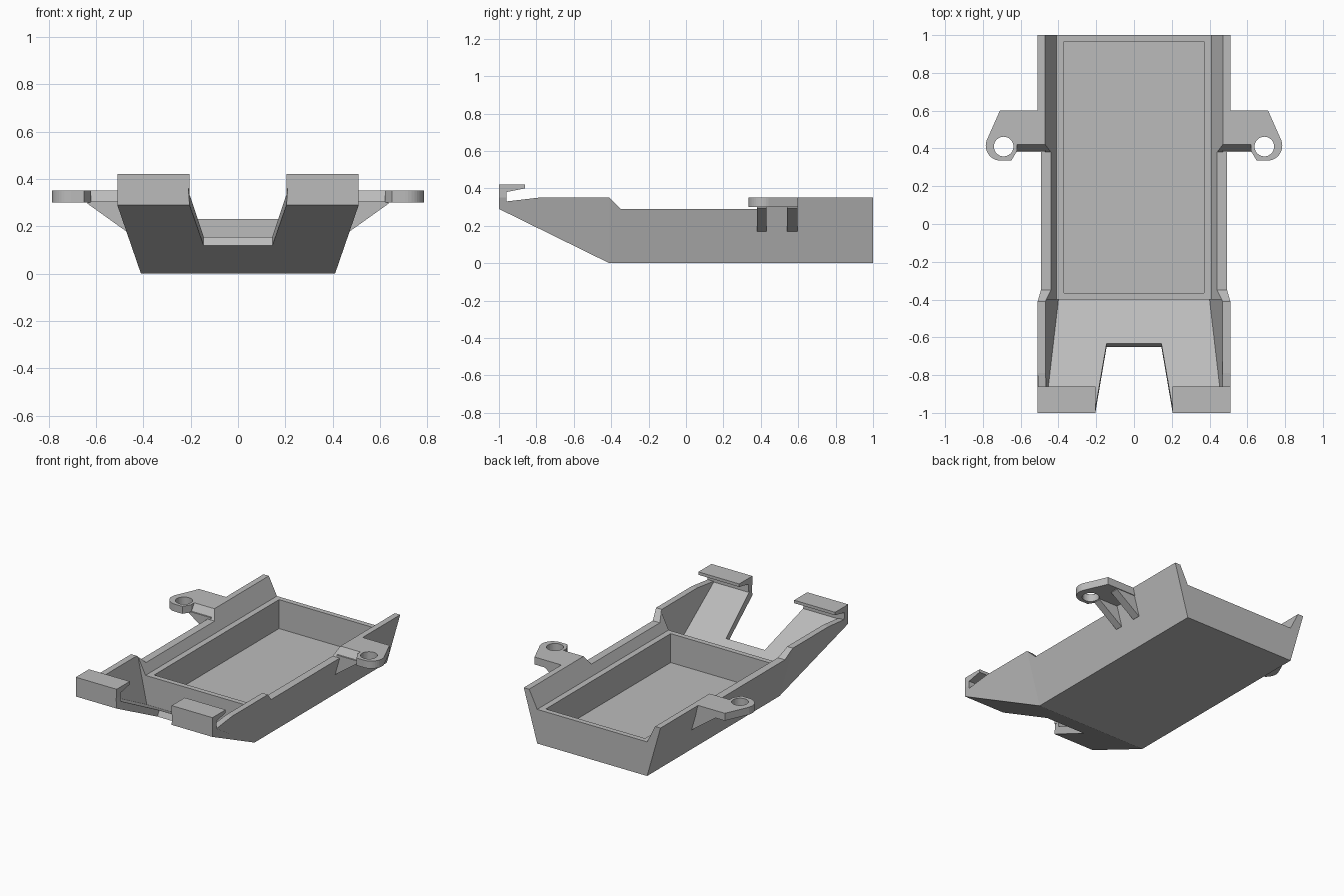
import bpy, bmesh
from math import sin, cos, radians

cube = bpy.data.objects.get("Cube")
if cube:
    bpy.data.objects.remove(cube, do_unlink=True)

grey = bpy.data.materials.new("plain grey")
grey.use_nodes = True
GREY = (0.5, 0.5, 0.5, 1)
grey.diffuse_color = GREY
grey.node_tree.nodes["Principled BSDF"].inputs["Base Color"].default_value = GREY


def loft(name, loops):
    """Closed solid through a series of matching loops."""
    bm = bmesh.new()
    rings = [[bm.verts.new(p) for p in loop] for loop in loops]
    n = len(rings[0])
    for a, b in zip(rings, rings[1:]):
        for i in range(n):
            j = (i + 1) % n
            bm.faces.new((a[i], a[j], b[j], b[i]))
    bm.faces.new(rings[0])
    bm.faces.new(rings[-1])
    bmesh.ops.recalc_face_normals(bm, faces=bm.faces)
    mesh = bpy.data.meshes.new(name)
    bm.to_mesh(mesh)
    bm.free()
    mesh.materials.append(grey)
    ob = bpy.data.objects.new(name, mesh)
    bpy.context.collection.objects.link(ob)
    return ob


def along_x(name, yz, x0, x1):
    return loft(name, [[(x, y, z) for y, z in yz] for x in (x0, x1)])


def along_y(name, xz, y0, y1):
    return loft(name, [[(x, y, z) for x, z in xz] for y in (y0, y1)])


def along_z(name, xy, z0, z1):
    return loft(name, [[(x, y, z) for x, y in xy] for z in (z0, z1)])


def mirrored(half):
    """Full section from its right half, listed from bottom to top."""
    return half + [(-x, z) for x, z in reversed(half)]


def box(name, x, y0, y1, z0, z1):
    return along_z(name, [(-x, y0), (x, y0), (x, y1), (-x, y1)], z0, z1)


def carve(ob, cutters):
    """Subtract the cutters, bake the result and drop them."""
    for c in cutters:
        mod = ob.modifiers.new(c.name, 'BOOLEAN')
        mod.operation, mod.solver, mod.object = 'DIFFERENCE', 'EXACT', c
        c.hide_render = True
    bpy.context.view_layer.update()
    deps = bpy.context.evaluated_depsgraph_get()
    mesh = bpy.data.meshes.new_from_object(ob.evaluated_get(deps))
    ob.modifiers.clear()
    ob.data = mesh
    for c in cutters:
        bpy.data.objects.remove(c, do_unlink=True)


# Hull: flared sides and a raked prow
main = mirrored([(.41, 0), (.51, .35), (.51, .42)])
prow = mirrored([(.51, .29), (.51, .35), (.51, .42)])
hull = loft("tray_hull", [[(x, y, z) for x, z in sec]
                          for y, sec in ((-1, prow), (-.41, main), (1, main))])

# Side wall outline, including the slot beneath the front hooks
outline = along_x("outline_cut", [
    (-.86, .5), (-.86, .40), (-.96, .38), (-.96, .33), (-.79, .35), (-.41, .35),
    (-.35, .29), (.38, .29), (.42, .35), (1.1, .35), (1.1, .5)], -.7, .7)

# Open space above the rim, over the ramp, and inside the pocket
upper = along_y("upper_cut", mirrored([(.41, .23), (.47, .35), (.475, .36)]), -.4, 1.1)
ramp_back = mirrored([(.40, .035), (.47, .36)])
ramp_front = mirrored([(.465, .325), (.47, .36)])
ramp = loft("ramp_cut", [[(x, y, z) for x, z in sec]
                         for y, sec in ((-.96, ramp_front), (-.4, ramp_back))])
pocket = box("pocket_cut", .37, -.365, .965, .035, .3)

# Tapered notch square to the ramp, and the straight gap between the hooks
notch = loft("notch_cut", [[(x, y + z / 2, z) for x, y in
                            ((-.145, -.71), (.145, -.71), (.24, -1.4), (-.24, -1.4))]
                           for z in (-.02, .36)])
gap = box("hook_gap_cut", .205, -1.1, -.8, .33, .5)
carve(hull, [outline, upper, ramp, pocket, notch, gap])

# Mounting ears with a round hole and two braces each
for side, s in (("left", 1), ("right", -1)):
    arc = [(.705 + .08 * cos(radians(a)), .415 + .08 * sin(radians(a)))
           for a in range(20, -91, -10)]
    plan = [(.47, .6), (.71, .6)] + arc + [(.65, .335), (.62, .385), (.47, .385)]
    ear = along_z(side + "_ear", [(s * x, y) for x, y in plan], .30, .35)
    ring = [(s * .69 + .052 * cos(radians(a)), .41 + .052 * sin(radians(a)))
            for a in range(0, 360, 10)]
    hole = along_z("hole_cut", ring, .2, .5)
    ramp_edge = along_x("ear_edge_cut", [(.3, .28), (.373, .28), (.42, .35),
                                         (.42, .4), (.3, .4)], s * .4, s * .62)
    carve(ear, [hole, ramp_edge])
    for place, y0, y1 in (("front", .38, .43), ("rear", .54, .595)):
        along_y(f"{side}_{place}_brace",
                [(s * x, z) for x, z in ((.47, .305), (.635, .305), (.635, .295),
                                         (.46, .17), (.45, .17))], y0, y1)
